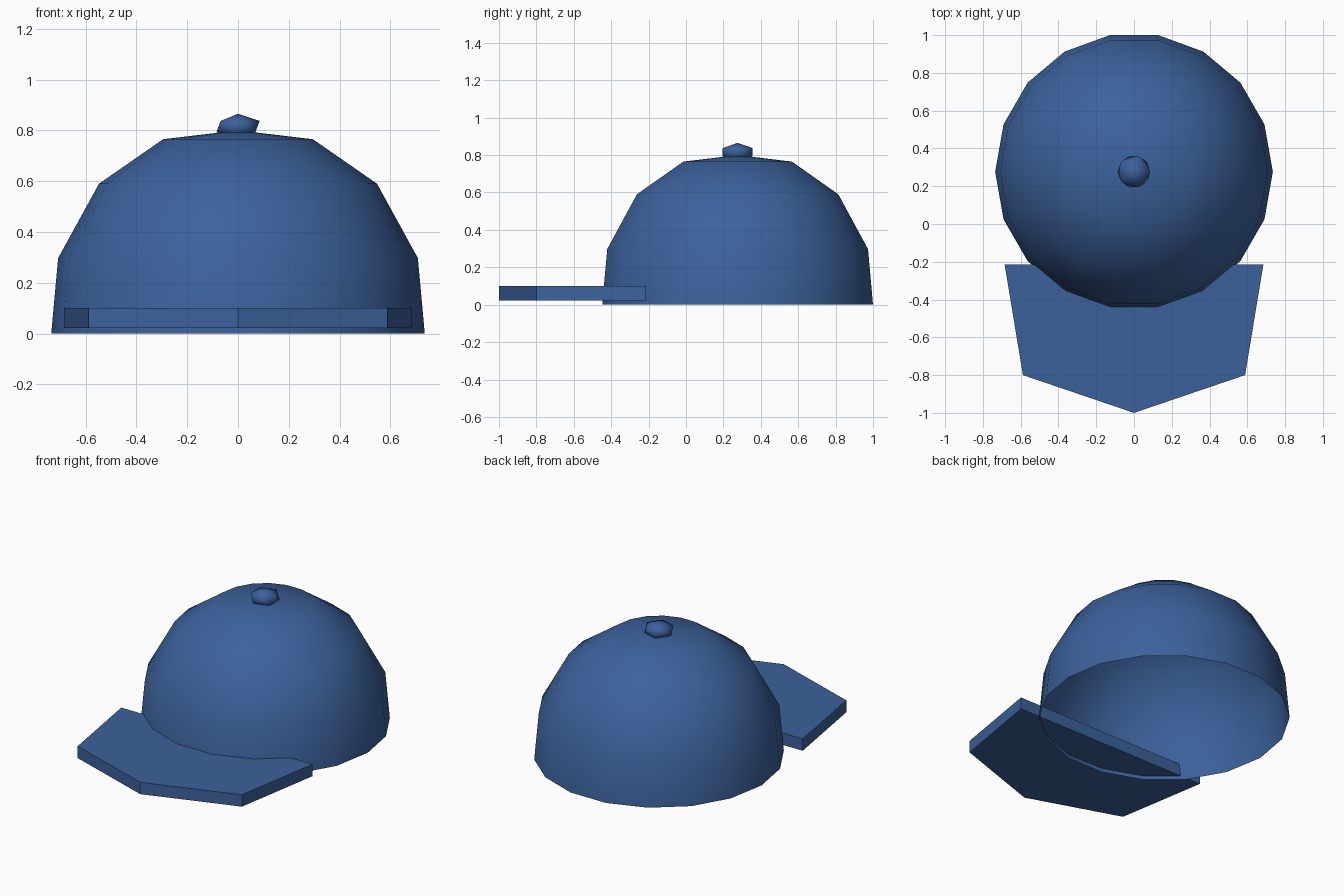
import bpy, bmesh, math

if "Cube" in bpy.data.objects:
    bpy.data.objects.remove(bpy.data.objects["Cube"])

CY = 0.276   # crown centre in y
SIDES = 18

blue = bpy.data.materials.new("blue_cloth")
blue.diffuse_color = (0.045, 0.12, 0.33, 1)
blue.use_nodes = True
blue.node_tree.nodes["Principled BSDF"].inputs["Base Color"].default_value = blue.diffuse_color


def make(name, bm, smooth):
    bmesh.ops.recalc_face_normals(bm, faces=bm.faces)
    for f in bm.faces:
        f.smooth = smooth
    me = bpy.data.meshes.new(name)
    bm.to_mesh(me)
    bm.free()
    me.materials.append(blue)
    ob = bpy.data.objects.new(name, me)
    bpy.context.collection.objects.link(ob)
    return ob


# Crown: open dome lathed from a short profile (radius, height)
profile = [(0.735, 0.0), (0.708, 0.297), (0.547, 0.59), (0.295, 0.765)]
bm = bmesh.new()
rings = []
for r, z in profile:
    rings.append([bm.verts.new((r * math.cos(math.tau * i / SIDES),
                                r * math.sin(math.tau * i / SIDES), z))
                  for i in range(SIDES)])
pole = bm.verts.new((0, 0, 0.8))
for i in range(SIDES):
    j = (i + 1) % SIDES
    for a, b in zip(rings, rings[1:]):
        bm.faces.new((a[i], a[j], b[j], b[i]))
    bm.faces.new((rings[-1][i], rings[-1][j], pole))
crown = make("crown", bm, True)
# open shell: make sure the normals face outward
crown.data.update()
if crown.data.polygons[0].normal.x < 0:
    crown.data.flip_normals()
crown.location.y = CY

# Brim: flat five-sided plate, its back edge tucked inside the crown
outline = [(-0.685, -0.215), (-0.588, -0.80), (0, -1.0), (0.588, -0.80), (0.685, -0.215)]
bm = bmesh.new()
face = bm.faces.new([bm.verts.new((x, y, 0.023)) for x, y in outline])
ext = bmesh.ops.extrude_face_region(bm, geom=[face])
bmesh.ops.translate(bm, vec=(0, 0, 0.077),
                    verts=[v for v in ext["geom"] if isinstance(v, bmesh.types.BMVert)])
if not any(f.normal.z and len(f.verts) == 5 and f.calc_center_median().z < 0.05 for f in bm.faces):
    bm.faces.new([v for v in bm.verts if v.co.z < 0.05])
make("brim", bm, False)

# Button: squashed icosahedron on top
bm = bmesh.new()
bmesh.ops.create_icosphere(bm, subdivisions=1, radius=1.0)
bmesh.ops.scale(bm, vec=(0.095, 0.095, 0.05), verts=bm.verts)
button = make("button", bm, True)
button.location = (0, CY, 0.815)
